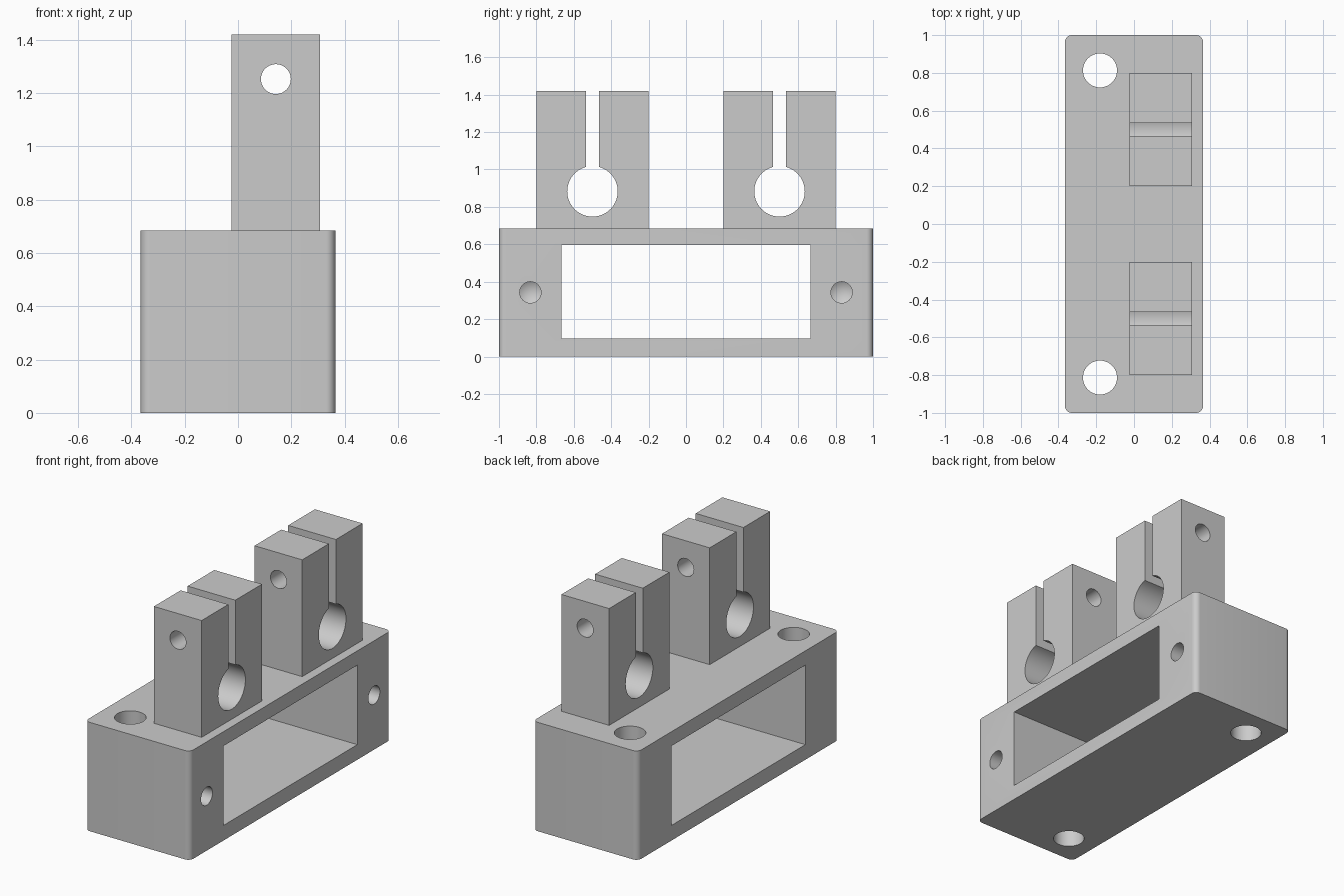
import bpy
import bmesh
from math import pi, sin, cos, asin, radians
from mathutils import Vector, Matrix

cube = bpy.data.objects.get("Cube")
if cube:
    bpy.data.objects.remove(cube, do_unlink=True)

grey = bpy.data.materials.new("plain_grey")
grey.use_nodes = True
colour = (0.6, 0.6, 0.6, 1)
grey.diffuse_color = colour
grey.node_tree.nodes["Principled BSDF"].inputs["Base Color"].default_value = colour

BASE_X, BASE_TOP, TOP = 0.365, 0.685, 1.42
POST_X0, POST_X1 = -0.025, 0.307
UP = Vector((0, 0, 1))


def arc(cx, cy, r, a0, a1, n):
    """Points along an arc, both ends included."""
    return [(cx + r * cos(a0 + (a1 - a0) * i / n),
             cy + r * sin(a0 + (a1 - a0) * i / n)) for i in range(n + 1)]


def prism(name, points, direction):
    """Extrude a closed outline of 3D points into a solid."""
    bm = bmesh.new()
    face = bm.faces.new([bm.verts.new(p) for p in points])
    extruded = bmesh.ops.extrude_face_region(bm, geom=[face])["geom"]
    moved = [g for g in extruded if isinstance(g, bmesh.types.BMVert)]
    bmesh.ops.translate(bm, verts=moved, vec=direction)
    return finish(name, bm)


def finish(name, bm):
    bmesh.ops.recalc_face_normals(bm, faces=bm.faces)
    mesh = bpy.data.meshes.new(name)
    bm.to_mesh(mesh)
    bm.free()
    mesh.materials.append(grey)
    obj = bpy.data.objects.new(name, mesh)
    bpy.context.collection.objects.link(obj)
    return obj


def drill(start, direction, radius, length, tip=0):
    """Round cutter from start along direction, with an optional drill point."""
    bm = bmesh.new()
    for r_end, z0, h in [(radius, 0, length)]:
        bmesh.ops.create_cone(bm, cap_ends=True, segments=48, radius1=radius,
                              radius2=r_end, depth=h,
                              matrix=Matrix.Translation((0, 0, z0 + h / 2)))
    if tip:
        cap = max(bm.faces, key=lambda f: f.calc_center_median().z)
        centre = bmesh.ops.poke(bm, faces=[cap])["verts"][0]
        centre.co.z += tip
    turn = UP.rotation_difference(Vector(direction)).to_matrix().to_4x4()
    bm.transform(Matrix.Translation(start) @ turn)
    return finish("hole_cutter", bm)


def cut(obj, cutters):
    bpy.context.view_layer.objects.active = obj
    for cutter in cutters:
        cutter.hide_render = True
        mod = obj.modifiers.new("hole", 'BOOLEAN')
        mod.operation, mod.solver, mod.object = 'DIFFERENCE', 'EXACT', cutter
        bpy.ops.object.modifier_apply(modifier=mod.name)
        bpy.data.objects.remove(cutter, do_unlink=True)


def smooth(obj):
    bpy.ops.object.select_all(action='DESELECT')
    obj.select_set(True)
    bpy.context.view_layer.objects.active = obj
    bpy.ops.object.shade_smooth_by_angle(angle=radians(30))


# Base block with rounded upright corners
r = 0.035
outline = []
for i, (sx, sy) in enumerate([(1, 1), (-1, 1), (-1, -1), (1, -1)]):
    outline += arc(sx * (BASE_X - r), sy * (1 - r), r, i * pi / 2, (i + 1) * pi / 2, 8)
base = prism("base_block", [(x, y, 0) for x, y in outline], (0, 0, BASE_TOP))

# Window through the base, mounting holes and blind side holes
window = [(-0.5, y, z) for y, z in
          [(-0.665, 0.095), (0.665, 0.095), (0.665, 0.595), (-0.665, 0.595)]]
cutters = [prism("window_cutter", window, (1, 0, 0))]
for s in (-1, 1):
    cutters.append(drill((-0.18, s * 0.813, -0.1), (0, 0, 1), 0.09, 1))
    cutters.append(drill((BASE_X + 0.1, s * 0.832, 0.343), (-1, 0, 0), 0.057, 0.4, 0.034))
cut(base, cutters)
smooth(base)

# Split clamp posts: keyhole outline, then the cross screw hole
bore_z, bore_r, half_slot, half_width = 0.883, 0.135, 0.035, 0.3
gap = asin(half_slot / bore_r)
for name, y in (("front_clamp_post", -0.5), ("back_clamp_post", 0.5)):
    keyhole = [(y + half_slot, TOP), (y + half_width, TOP), (y + half_width, BASE_TOP),
               (y - half_width, BASE_TOP), (y - half_width, TOP), (y - half_slot, TOP)]
    keyhole += arc(y, bore_z, bore_r, pi / 2 + gap, 5 * pi / 2 - gap, 56)
    post = prism(name, [(POST_X0, py, pz) for py, pz in keyhole], (POST_X1 - POST_X0, 0, 0))
    cut(post, [drill((0.142, y - 0.4, 1.252), (0, 1, 0), 0.056, 0.8)])
    smooth(post)
